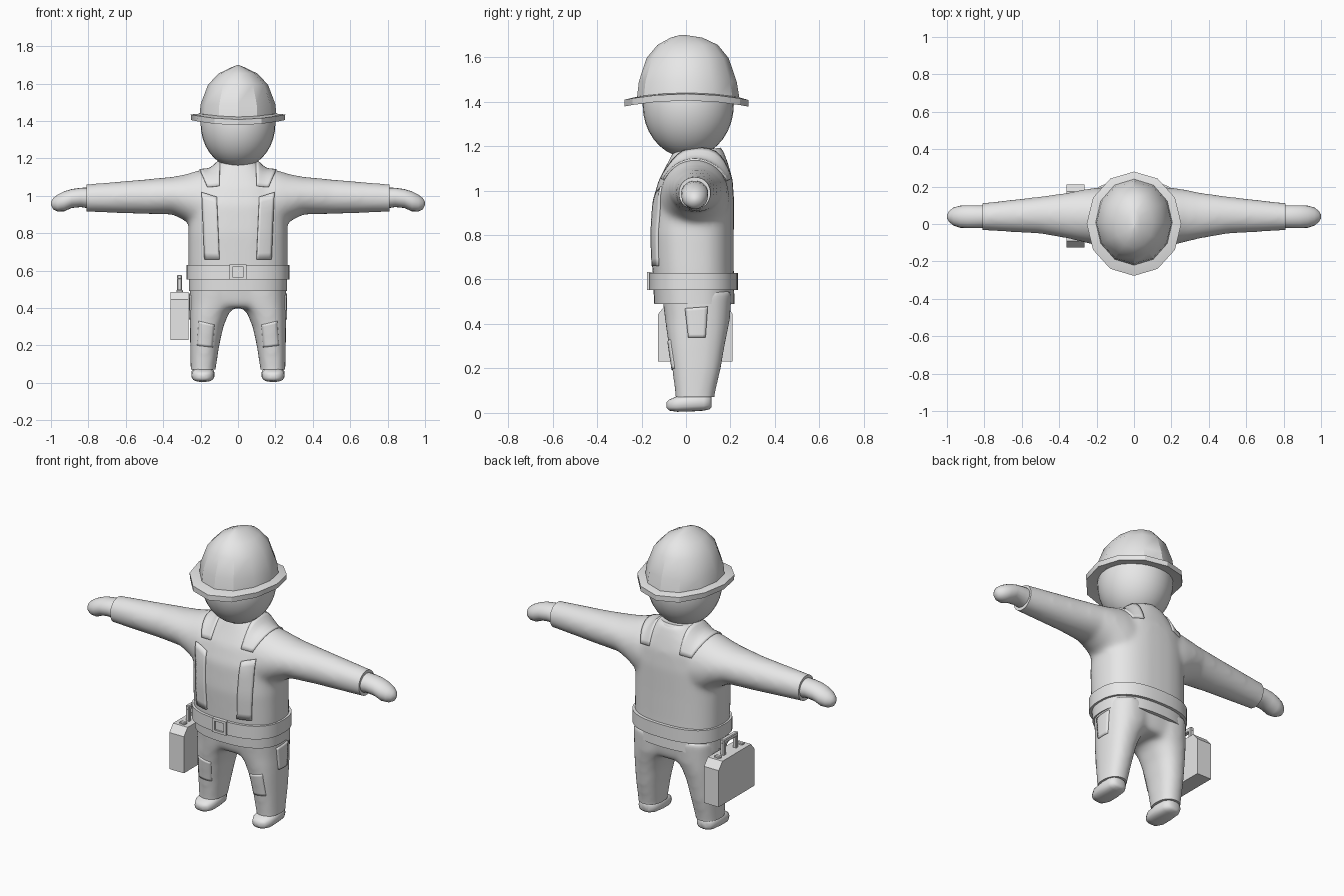
import bpy, bmesh, math
from mathutils import Vector
from mathutils.bvhtree import BVHTree

cube = bpy.data.objects.get("Cube")
if cube:
    bpy.data.objects.remove(cube)

grey = bpy.data.materials.new("plain_grey")
grey.use_nodes = True
grey.diffuse_color = (0.8, 0.8, 0.8, 1)
grey.node_tree.nodes["Principled BSDF"].inputs["Base Color"].default_value = (0.8, 0.8, 0.8, 1)


def finish(name, bm, angle=35, fix_normals=True):
    if fix_normals:
        bmesh.ops.recalc_face_normals(bm, faces=bm.faces)
    for f in bm.faces:
        f.smooth = True
    me = bpy.data.meshes.new(name)
    bm.to_mesh(me)
    bm.free()
    me.set_sharp_from_angle(angle=math.radians(angle))
    me.materials.append(grey)
    ob = bpy.data.objects.new(name, me)
    bpy.context.collection.objects.link(ob)
    return ob


def loft(bm, axis, rings, n=32, power=1.0, sides=(1,)):
    """Rings are (position, a0, a1, b0, b1): rounded sections stacked along an axis."""
    for s in sides:
        loops = []
        for t, a0, a1, b0, b1 in rings:
            loop = []
            for i in range(n):
                w = math.tau * i / n
                c, d = math.cos(w), math.sin(w)
                a = (a0 + a1) / 2 + (a1 - a0) / 2 * math.copysign(abs(c) ** power, c)
                b = (b0 + b1) / 2 + (b1 - b0) / 2 * math.copysign(abs(d) ** power, d)
                x, y, z = {"x": (t, a, b), "y": (a, t, b), "z": (a, b, t)}[axis]
                loop.append(bm.verts.new((x * s, y, z)))
            loops.append(loop)
        for p, q in zip(loops, loops[1:]):
            for i in range(n):
                j = (i + 1) % n
                bm.faces.new((p[i], p[j], q[j], q[i]))
        bm.faces.new(loops[0])
        bm.faces.new(loops[-1])


def fuse(name, bm, cuts):
    """Blend overlapping volumes into one skin, then trim it flat at the hems."""
    ob = finish(name, bm)
    rm = ob.modifiers.new("blend", "REMESH")
    rm.mode, rm.voxel_size = "VOXEL", 0.014
    sm = ob.modifiers.new("soften", "SMOOTH")
    sm.factor, sm.iterations = 0.5, 12
    deps = bpy.context.evaluated_depsgraph_get()
    me = bpy.data.meshes.new_from_object(ob.evaluated_get(deps))
    bpy.data.objects.remove(ob)
    bm = bmesh.new()
    bm.from_mesh(me)
    bpy.data.meshes.remove(me)
    for co, no in cuts:
        geom = bm.verts[:] + bm.edges[:] + bm.faces[:]
        cut = bmesh.ops.bisect_plane(bm, geom=geom, plane_co=co, plane_no=no, clear_outer=True)
        rim = [e for e in cut["geom_cut"] if isinstance(e, bmesh.types.BMEdge)]
        bmesh.ops.holes_fill(bm, edges=rim)
    tree = BVHTree.FromBMesh(bm)
    return finish(name, bm, 50), tree


def patch(name, tree, ray, nu=6, nv=10, lift=0.008):
    """Thin raised panel laid on a skin; ray(u, v) gives an origin and a direction."""
    bm = bmesh.new()
    grid = []
    for j in range(nv + 1):
        row = []
        for i in range(nu + 1):
            o, d = ray(i / nu, j / nv)
            d = Vector(d).normalized()
            hit = tree.ray_cast(Vector(o), d)[0] or Vector(o)
            row.append(bm.verts.new(hit - d * lift))
        grid.append(row)
    for p, q in zip(grid, grid[1:]):
        for i in range(nu):
            bm.faces.new((p[i], p[i + 1], q[i + 1], q[i]))
    bmesh.ops.recalc_face_normals(bm, faces=bm.faces)
    o, d = ray(0.5, 0.5)
    bm.normal_update()
    if sum((f.normal.dot(Vector(d)) for f in bm.faces)) > 0:
        bmesh.ops.reverse_faces(bm, faces=bm.faces)
    ob = finish(name, bm, 40, fix_normals=False)
    sol = ob.modifiers.new("thickness", "SOLIDIFY")
    sol.thickness, sol.offset = 0.014, -1
    return ob


def quad(corners, direction):
    """Bilinear ray source from four corners: bottom pair, then top pair."""
    a, b, c, d = (Vector(p) for p in corners)
    return lambda u, v: (a.lerp(b, u).lerp(c.lerp(d, u), v), direction)


def box(bm, x0, x1, y0, y1, z0, z1):
    made = bmesh.ops.create_cube(bm, size=1)["verts"]
    for v in made:
        v.co = Vector((x0 if v.co.x < 0 else x1, y0 if v.co.y < 0 else y1, z0 if v.co.z < 0 else z1))
    return made


BOTH = (1, -1)

# Jacket with sleeves
bm = bmesh.new()
loft(bm, "z", [(0.43, -.262, .262, -.14, .22), (0.65, -.266, .266, -.152, .215),
               (0.8, -.266, .266, -.16, .215), (0.95, -.26, .26, -.152, .217),
               (1.05, -.235, .235, -.122, .21), (1.12, -.17, .17, -.085, .19),
               (1.19, -.1, .1, -.05, .165)], power=0.8)
loft(bm, "x", [(0.0, -.13, .2, .75, 1.13), (0.2, -.115, .195, .80, 1.14),
               (0.28, -.095, .183, .865, 1.115), (0.35, -.078, .168, .9, 1.102),
               (0.5, -.052, .147, .903, 1.088), (0.81, -.034, .112, .914, 1.062),
               (0.88, -.034, .112, .914, 1.062)], sides=BOTH)
jacket, skin = fuse("jacket", bm, [((0, 0, .49), (0, 0, -1)), ((.81, 0, 0), (1, 0, 0)),
                                   ((-.81, 0, 0), (-1, 0, 0))])

# Trousers
bm = bmesh.new()
loft(bm, "z", [(0.40, -.2, .2, -.07, .17), (0.43, -.24, .24, -.09, .19),
               (0.55, -.25, .25, -.11, .205)], power=0.8)
loft(bm, "z", [(0.55, .0, .257, -.11, .207), (0.42, .01, .257, -.095, .198),
               (0.37, .05, .257, -.088, .188), (0.3, .078, .257, -.078, .174),
               (0.2, .1, .256, -.063, .157), (0.07, .12, .253, -.047, .127),
               (0.0, .12, .253, -.047, .127)], power=0.85, sides=BOTH)
trousers, cloth = fuse("trousers", bm, [((0, 0, .072), (0, 0, -1))])

# Hands and shoes
bm = bmesh.new()
loft(bm, "x", [(0.78, -.02, .1, .93, 1.045), (0.84, -.022, .1, .94, 1.043),
               (0.89, -.022, .1, .935, 1.036), (0.93, -.02, .098, .917, 1.024),
               (0.965, -.008, .088, .917, 1.006), (0.988, .01, .07, .928, .988),
               (1.0, .03, .05, .95, .968)], 20, sides=BOTH)
finish("hands", bm, 60)
bm = bmesh.new()
loft(bm, "y", [(-.087, .17, .205, .022, .048), (-.075, .145, .23, .01, .06),
               (-.04, .128, .248, .005, .075), (.02, .125, .25, .006, .085),
               (.08, .13, .247, .01, .085), (.105, .145, .235, .016, .08),
               (.115, .165, .212, .025, .07)], 20, 0.75, BOTH)
finish("shoes", bm, 60)

# Belt and buckle frame
bm = bmesh.new()
loft(bm, "z", [(z, -.275, .275, -.166, .234) for z in (.553, .63)], 40, 0.8)
finish("belt", bm)
bm = bmesh.new()
for s in BOTH:
    box(bm, s * .03, s * .045, -.176, -.155, .553, .634)
for z in (.553, .62):
    box(bm, -.045, .045, -.176, -.155, z, z + .014)
finish("buckle", bm)

# Chest strips, shoulder yokes and trouser pockets
for s, side in zip(BOTH, ("left", "right")):
    patch(side + "_chest_strip", skin, quad([(s * .1, -1, .66), (s * .18, -1, .66),
          (s * .115, -1, .995), (s * .195, -1, 1.02)], (0, 1, 0)), lift=.01)

    def over_shoulder(u, v, s=s):
        w = math.radians(-62 + 124 * v)
        d = Vector((0, math.sin(w), math.cos(w)))
        x = s * (.1 + u * (.065 + .04 * math.sin(math.pi * v)))
        return Vector((x, .045, .97)) + d, -d
    patch(side + "_shoulder_yoke", skin, over_shoulder, nv=16)
    patch(side + "_front_pocket", cloth, quad([(s * .135, -1, .19), (s * .22, -1, .2),
          (s * .125, -1, .31), (s * .21, -1, .33)], (0, 1, 0)), lift=.005)
    patch(side + "_side_pocket", cloth, quad([(s, .01, .34), (s, .088, .34),
          (s, -.005, .47), (s, .098, .478)], (-s, 0, 0)), lift=.007)

# Collar, higher at the back
bm = bmesh.new()
loft(bm, "z", [(1.12, -.125, .125, -.065, .175), (1.165, -.115, .115, -.058, .165),
               (1.178, -.1, .1, -.04, .155)], 28)
for v in bm.verts:
    v.co.z += (v.co.y - .05) * .14
finish("collar", bm)

# Head
bm = bmesh.new()
bmesh.ops.create_uvsphere(bm, u_segments=32, v_segments=18, radius=1)
for v in bm.verts:
    v.co = Vector((v.co.x * .2, .01 + v.co.y * .205, 1.385 + v.co.z * .237))
finish("head", bm, 60)

# Hard hat dome with a centre ridge
bm = bmesh.new()
loft(bm, "z", [(1.405, -.208, .208, -.222, .242), (1.49, -.2, .2, -.212, .228),
               (1.595, -.16, .16, -.178, .192), (1.655, -.102, .102, -.128, .143),
               (1.687, -.035, .035, -.07, .075), (1.7, -.004, .004, -.025, -.005)], 12)
finish("hat_dome", bm, 30)

# Brim, drooping at front and back
bm = bmesh.new()
loft(bm, "z", [(1.407, -.195, .195, -.2, .205), (1.405, -.25, .25, -.277, .28),
               (1.435, -.253, .253, -.277, .28), (1.44, -.2, .2, -.21, .23)], 12)
for v in bm.verts:
    v.co.z -= .35 * v.co.y ** 2
finish("hat_brim", bm, 30)

# Tool case with chamfered top corners
bm = bmesh.new()
outline = [(-.125, .23), (.21, .23), (.21, .445), (.175, .487), (-.09, .487), (-.125, .445)]
face = bm.faces.new([bm.verts.new((-.36, y, z)) for y, z in outline])
push = bmesh.ops.extrude_face_region(bm, geom=[face])["geom"]
for v in push:
    if isinstance(v, bmesh.types.BMVert):
        v.co.x = -.265
finish("tool_case", bm, 20)

# Case handle and latches
bm = bmesh.new()
for y in (-.025, .09):
    box(bm, -.325, -.3, y, y + .022, .48, .56)
box(bm, -.325, -.3, -.025, .112, .553, .577)
for y in (-.075, .135):
    box(bm, -.33, -.295, y, y + .025, .48, .498)
bmesh.ops.bevel(bm, geom=bm.edges[:], offset=.004, segments=1, affect="EDGES")
finish("case_handle", bm, 30)
